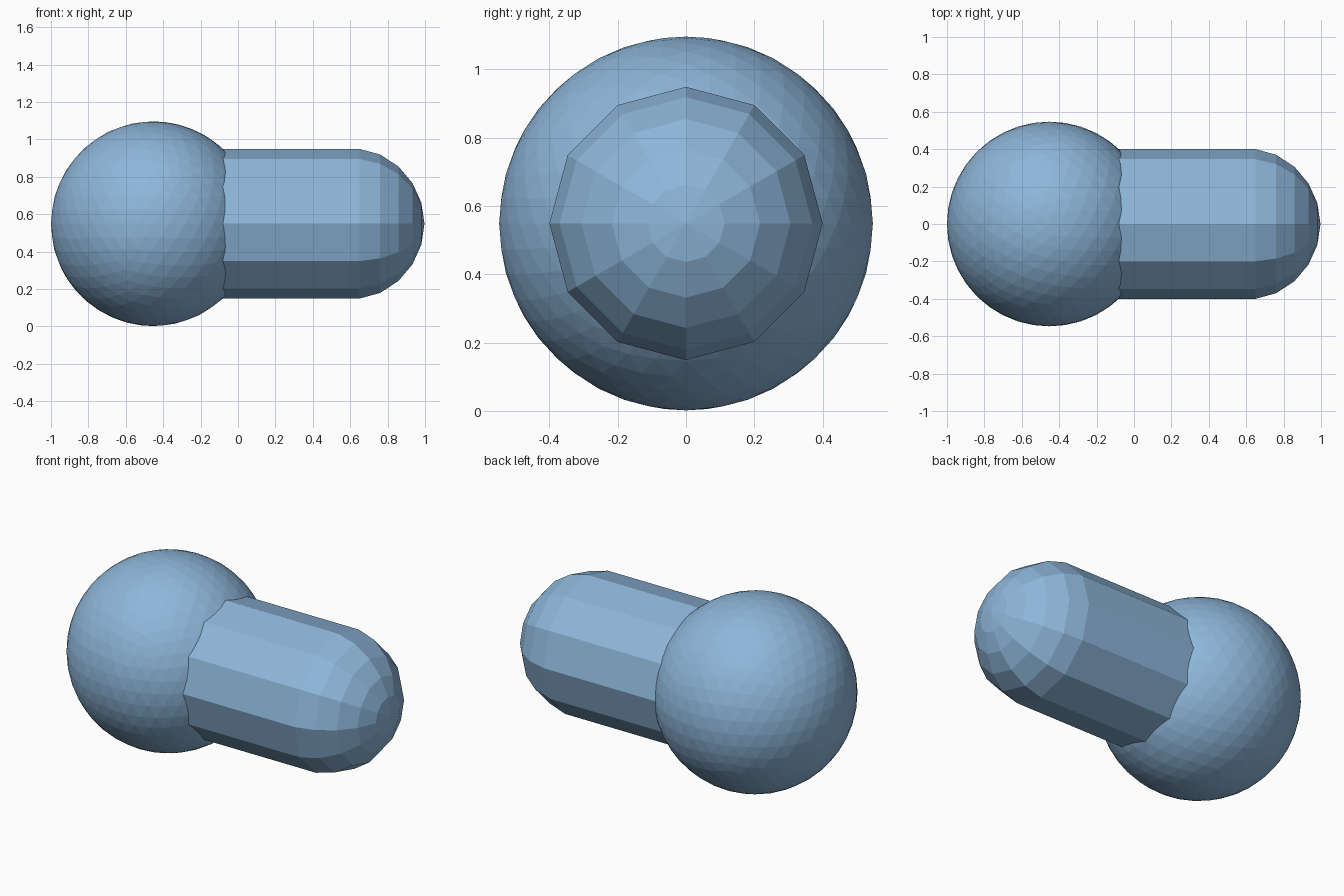
import bpy, bmesh
from math import cos, sin, pi

if "Cube" in bpy.data.objects:
    bpy.data.objects.remove(bpy.data.objects["Cube"])

AXIS_Z = 0.549
SIDES = 12

# Steel blue finish
blue = bpy.data.materials.new("steel_blue")
blue.diffuse_color = (0.27, 0.47, 0.70, 1)
blue.use_nodes = True
blue.node_tree.nodes["Principled BSDF"].inputs["Base Color"].default_value = blue.diffuse_color


def add_object(name, bm):
    bmesh.ops.recalc_face_normals(bm, faces=bm.faces)
    mesh = bpy.data.meshes.new(name)
    bm.to_mesh(mesh)
    bm.free()
    mesh.materials.append(blue)
    obj = bpy.data.objects.new(name, mesh)
    bpy.context.collection.objects.link(obj)
    return obj


# Faceted ball
bm = bmesh.new()
bmesh.ops.create_icosphere(bm, subdivisions=4, radius=0.547)
ball = add_object("ball", bm)
ball.location = (-0.453, 0, AXIS_Z)

# Twelve-sided barrel with a rounded end, lathed around the x axis
profile = [(-0.2, 0.4), (0.65, 0.4), (0.76, 0.37), (0.858, 0.306),
           (0.933, 0.217), (0.98, 0.113)]
bm = bmesh.new()
rings = [[bm.verts.new((x, r * cos(2 * pi * i / SIDES), r * sin(2 * pi * i / SIDES)))
          for i in range(SIDES)] for x, r in profile]
tip = bm.verts.new((0.997, 0, 0))
for i in range(SIDES):
    j = (i + 1) % SIDES
    for a, b in zip(rings, rings[1:]):
        bm.faces.new((a[i], a[j], b[j], b[i]))
    bm.faces.new((rings[-1][i], rings[-1][j], tip))
bm.faces.new(rings[0])
barrel = add_object("rounded_barrel", bm)
barrel.location.z = AXIS_Z

# Join the barrel to the ball as one clean solid, without hidden inner faces
union = ball.modifiers.new("join_barrel", 'BOOLEAN')
union.operation = 'UNION'
union.solver = 'EXACT'
union.object = barrel
bpy.context.view_layer.objects.active = ball
ball.select_set(True)
bpy.ops.object.modifier_apply(modifier=union.name)
bpy.data.objects.remove(barrel)
ball.name = "ball_with_barrel"
